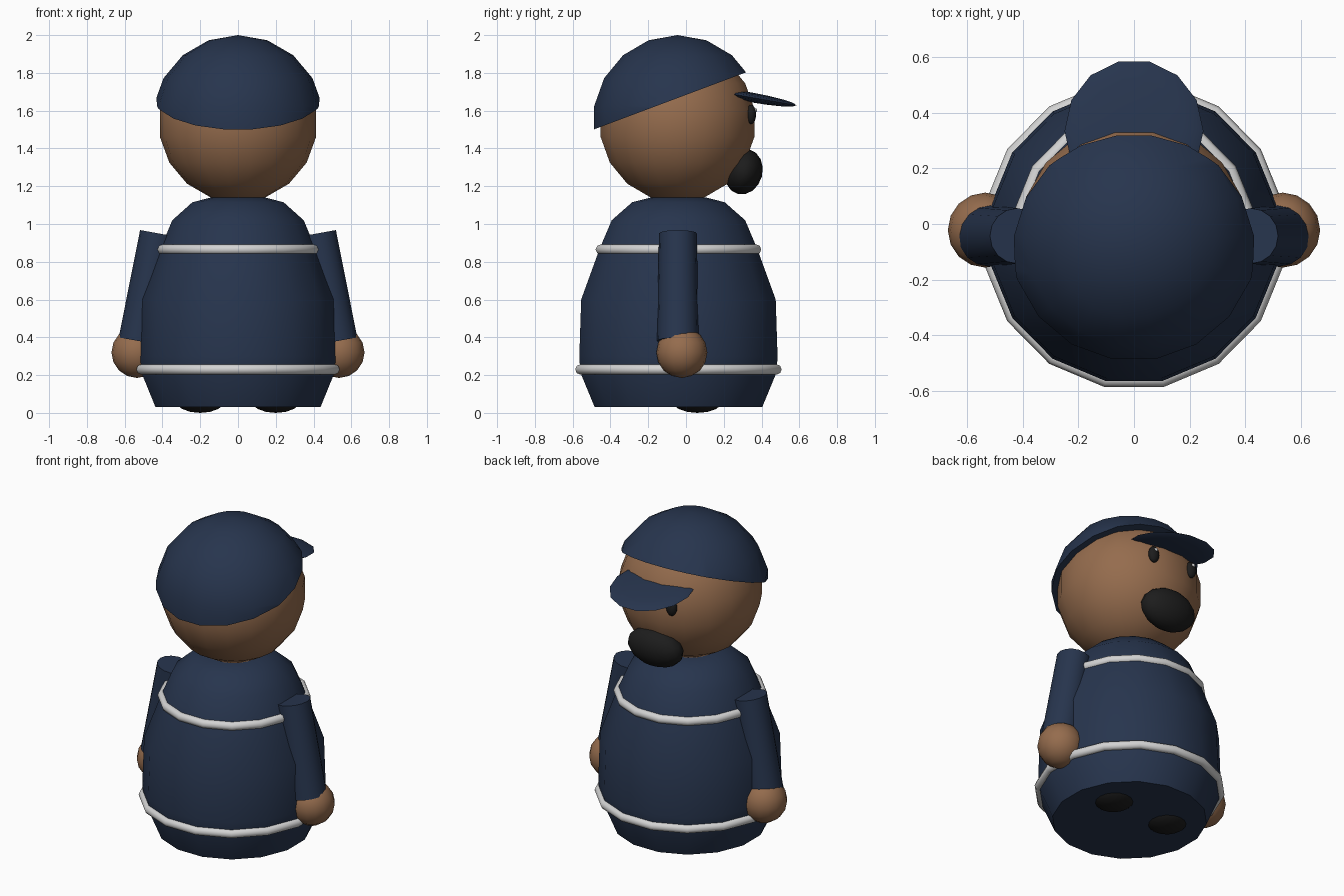
import bpy, bmesh, math
from mathutils import Vector, Matrix

cube = bpy.data.objects.get("Cube")
if cube:
    bpy.data.objects.remove(cube, do_unlink=True)

CY = -0.04  # shared vertical axis of head and body


def material(name, rgb, rough=0.6):
    m = bpy.data.materials.new(name)
    m.use_nodes = True
    m.diffuse_color = (*rgb, 1)
    b = m.node_tree.nodes["Principled BSDF"]
    b.inputs["Base Color"].default_value = (*rgb, 1)
    b.inputs["Roughness"].default_value = rough
    return m


navy = material("navy cloth", (0.02, 0.035, 0.075))
skin = material("brown skin", (0.30, 0.15, 0.075))
white = material("white trim", (0.65, 0.65, 0.65))
black = material("black", (0.012, 0.012, 0.012))


def finish(name, bm, mat, angle=50):
    bmesh.ops.recalc_face_normals(bm, faces=bm.faces)
    me = bpy.data.meshes.new(name)
    bm.to_mesh(me)
    bm.free()
    me.materials.append(mat)
    ob = bpy.data.objects.new(name, me)
    bpy.context.collection.objects.link(ob)
    bpy.ops.object.select_all(action='DESELECT')
    ob.select_set(True)
    bpy.context.view_layer.objects.active = ob
    bpy.ops.object.shade_smooth_by_angle(angle=math.radians(angle))
    return ob


def ball_mesh(loc, radii, tilt=0, seg=16, rings=8, spin=0):
    bm = bmesh.new()
    bmesh.ops.create_uvsphere(bm, u_segments=seg, v_segments=rings, radius=1)
    bm.transform(Matrix.Translation(loc) @ Matrix.Rotation(math.radians(tilt), 4, 'X')
                 @ Matrix.Diagonal((*radii, 1)) @ Matrix.Rotation(math.radians(spin), 4, 'Z'))
    return bm


def ball(name, mat, *args, **kw):
    return finish(name, ball_mesh(*args, **kw), mat)


def lathe(name, profile, mat, sides=16, closed=False):
    """Spin an (r, z) profile round the body axis, with flats towards x and y."""
    bm = bmesh.new()
    loops = []
    for r, z in profile:
        angles = [2 * math.pi * (i + 0.5) / sides for i in range(sides)]
        loops.append([bm.verts.new((0.985 * r * math.cos(a), CY + r * math.sin(a), z)) for a in angles])
    pairs = list(zip(loops, loops[1:]))
    if closed:
        pairs.append((loops[-1], loops[0]))
    else:
        bm.faces.new(loops[0])
        bm.faces.new(loops[-1])
    for lo, hi in pairs:
        for i in range(sides):
            j = (i + 1) % sides
            bm.faces.new((lo[i], lo[j], hi[j], hi[i]))
    return finish(name, bm, mat)


# Tunic body
lathe("body", [(0.452, 0.03), (0.53, 0.215), (0.535, 0.3), (0.525, 0.6), (0.425, 0.87),
               (0.36, 1.02), (0.25, 1.115), (0.15, 1.14)], navy)

# White trim bands
for name, r, z in (("lower_band", 0.53, 0.23), ("upper_band", 0.42, 0.865)):
    tube = [(r + 0.027 * math.cos(k * math.pi / 4), z + 0.027 * math.sin(k * math.pi / 4)) for k in range(8)]
    lathe(name, tube, white, closed=True)

# Head
ball("head", skin, (0, -0.045, 1.535), (0.42, 0.42, 0.42), seg=18, rings=9, spin=90)

# Cap, a dome cut on a slant
cap = ball_mesh((0, -0.045, 1.545), (0.455, 0.455, 0.455), seg=18, rings=9, spin=90)
cut = bmesh.ops.bisect_plane(cap, geom=cap.verts[:] + cap.edges[:] + cap.faces[:],
                             plane_co=Vector((0, -0.49, 1.50)), plane_no=Vector((0, 0.375, -1)),
                             clear_outer=True)
rim = [e for e in cut["geom_cut"] if isinstance(e, bmesh.types.BMEdge)]
bmesh.ops.contextual_create(cap, geom=rim)
finish("cap", cap, navy)

# Brim and beard
ball("cap_brim", navy, (0, 0.335, 1.672), (0.25, 0.26, 0.026), tilt=-10, seg=14, spin=90)
ball("beard", black, (0, 0.305, 1.277), (0.185, 0.1, 0.122), tilt=-15)

for side, s in (("left", 1), ("right", -1)):
    # Eyes with highlights
    ball(side + "_eye", black, (s * 0.14, 0.345, 1.58), (0.035, 0.026, 0.052), seg=12)
    ball(side + "_eye_highlight", white, (s * 0.14, 0.364, 1.602), (0.012, 0.012, 0.012), seg=8, rings=6)

    # Sleeve, a slightly flared cylinder leaning outwards
    top, low = Vector((s * 0.42, -0.043, 0.95)), Vector((s * 0.523, -0.043, 0.38))
    axis = top - low
    sleeve = bmesh.new()
    bmesh.ops.create_cone(sleeve, cap_ends=True, segments=16, radius1=0.11, radius2=0.1, depth=axis.length)
    sleeve.transform(Matrix.Translation((top + low) / 2) @ axis.to_track_quat('Z', 'Y').to_matrix().to_4x4())
    finish(side + "_sleeve", sleeve, navy)

    # Hand and foot
    ball(side + "_hand", skin, (s * 0.535, -0.022, 0.32), (0.135, 0.135, 0.135))
    ball(side + "_foot", black, (s * 0.2, 0.06, 0.07), (0.135, 0.14, 0.07))
